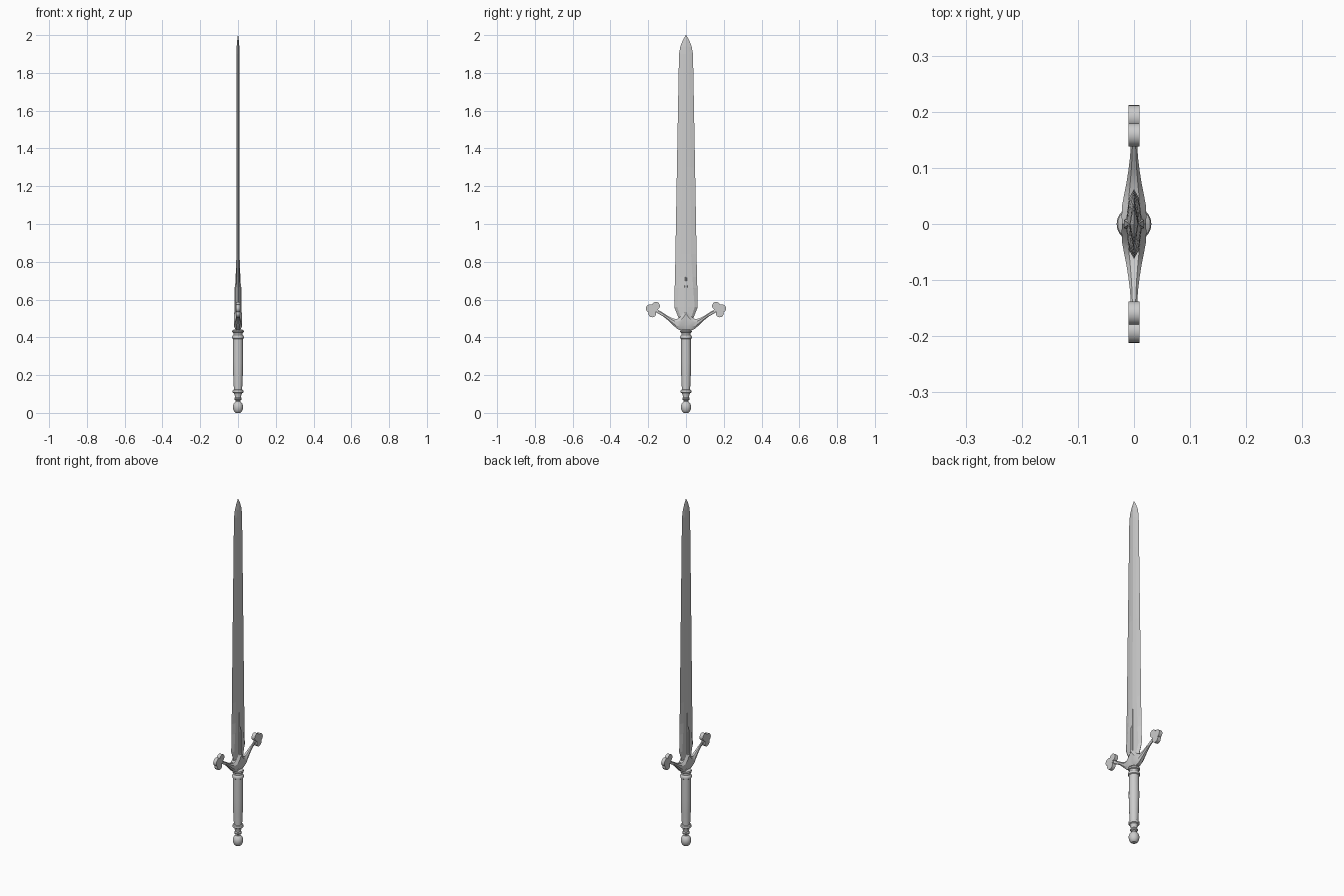
import bpy, bmesh, math
from mathutils import Matrix, Vector


def finish(bm, name, angle=30):
    bmesh.ops.remove_doubles(bm, verts=bm.verts, dist=1e-5)
    bmesh.ops.recalc_face_normals(bm, faces=bm.faces)
    me = bpy.data.meshes.new(name)
    bm.to_mesh(me)
    bm.free()
    ob = bpy.data.objects.new(name, me)
    bpy.context.collection.objects.link(ob)
    bpy.context.view_layer.objects.active = ob
    ob.select_set(True)
    if angle:
        bpy.ops.object.shade_smooth_by_angle(angle=math.radians(angle))
    ob.select_set(False)
    return ob


def loft(bm, rings):
    loops = [[bm.verts.new(p) for p in r] for r in rings]
    n = len(loops[0])
    for a, b in zip(loops, loops[1:]):
        for i in range(n):
            j = (i + 1) % n
            bm.faces.new((a[i], a[j], b[j], b[i]))
    bm.faces.new(loops[0])
    bm.faces.new(loops[-1])


def lathe(name, profile, sides=24):
    bm = bmesh.new()
    loft(bm, [[(r * math.cos(2 * math.pi * i / sides), r * math.sin(2 * math.pi * i / sides), z)
               for i in range(sides)] for r, z in profile])
    return finish(bm, name)


# Blade: height, half width, bevel line position, bevel thickness, ridge thickness
def blade_ring(z, w, m, tm, t):
    return [(0, w, z), (tm, m, z), (t, 0, z), (tm, -m, z),
            (0, -w, z), (-tm, -m, z), (-t, 0, z), (-tm, m, z)]


bm = bmesh.new()
loft(bm, [blade_ring(*s) for s in [
    (0.48, 0.030, 0.018, 0.010, 0.014),
    (0.51, 0.042, 0.030, 0.011, 0.015),
    (0.56, 0.062, 0.046, 0.009, 0.015),
    (0.66, 0.060, 0.038, 0.009, 0.013),
    (0.72, 0.058, 0.034, 0.007, 0.010),
    (0.84, 0.056, 0.027, 0.006, 0.009),
    (1.30, 0.048, 0.024, 0.005, 0.008),
    (1.90, 0.037, 0.018, 0.005, 0.008),
    (1.94, 0.030, 0.015, 0.004, 0.007),
    (1.975, 0.016, 0.008, 0.002, 0.004),
    (2.00, 0.001, 0.0005, 0.0003, 0.0005)]])
finish(bm, "blade", 0)

# Raised ribs at the foot of the blade
for side in (-1, 1):
    bm = bmesh.new()
    loft(bm, [[(side * 0.006, -w, z), (side * t, -w * 0.7, z), (side * t, w * 0.7, z), (side * 0.006, w, z)]
              for z, w, t in [(0.52, 0.011, 0.018), (0.66, 0.010, 0.018), (0.69, 0.006, 0.014), (0.78, 0.002, 0.010)]])
    finish(bm, "blade_rib", 0)


# Crossguard: y, bottom z, top z, half thickness
def guard_ring(y, lo, hi, x):
    q = (hi - lo) * 0.28
    return [(x * 0.5, y, lo), (x, y, lo + q), (x, y, hi - q), (x * 0.5, y, hi),
            (-x * 0.5, y, hi), (-x, y, hi - q), (-x, y, lo + q), (-x * 0.5, y, lo)]


half = [(0.012, 0.436, 0.536, 0.022), (0.032, 0.438, 0.506, 0.0215), (0.050, 0.447, 0.496, 0.018),
        (0.070, 0.466, 0.500, 0.014), (0.095, 0.490, 0.513, 0.010),
        (0.120, 0.510, 0.529, 0.007), (0.155, 0.530, 0.550, 0.005)]
bm = bmesh.new()
loft(bm, [guard_ring(-y, *s) for y, *s in reversed(half)]
     + [guard_ring(0, 0.435, 0.562, 0.021)] + [guard_ring(y, *s) for y, *s in half])
finish(bm, "crossguard")

# Trefoil ends: three flat round lobes about a small hub
lobes = [(0.190, 0.553, 0.022), (0.159, 0.566, 0.021), (0.179, 0.527, 0.021), (0.170, 0.547, 0.016)]
for s in (-1, 1):
    bm = bmesh.new()
    for i, (y, z, r) in enumerate(lobes):
        bmesh.ops.create_cone(bm, cap_ends=True, segments=20, radius1=r, radius2=r,
                              depth=0.02 if i < 3 else 0.019,
                              matrix=Matrix.Translation(Vector((0, s * y, z))) @ Matrix.Rotation(math.pi / 2, 4, 'Y'))
    finish(bm, "trefoil_end")

# Grip with its collars
lathe("grip", [(0.022, 0.11), (0.022, 0.13), (0.025, 0.19), (0.027, 0.27), (0.026, 0.39), (0.026, 0.40)])
lathe("upper_collar", [(0.025, 0.390), (0.030, 0.394), (0.031, 0.402), (0.029, 0.408), (0.024, 0.413),
                       (0.024, 0.422), (0.029, 0.425), (0.031, 0.431), (0.029, 0.437), (0.021, 0.442)])

# Turned pommel
lathe("pommel", [(0.012, 0.0), (0.019, 0.005), (0.025, 0.016), (0.027, 0.027), (0.027, 0.036),
                 (0.024, 0.047), (0.018, 0.055), (0.013, 0.060), (0.013, 0.066), (0.019, 0.070),
                 (0.020, 0.076), (0.016, 0.082), (0.017, 0.092), (0.021, 0.104), (0.028, 0.108),
                 (0.029, 0.115), (0.027, 0.121), (0.021, 0.125)])
